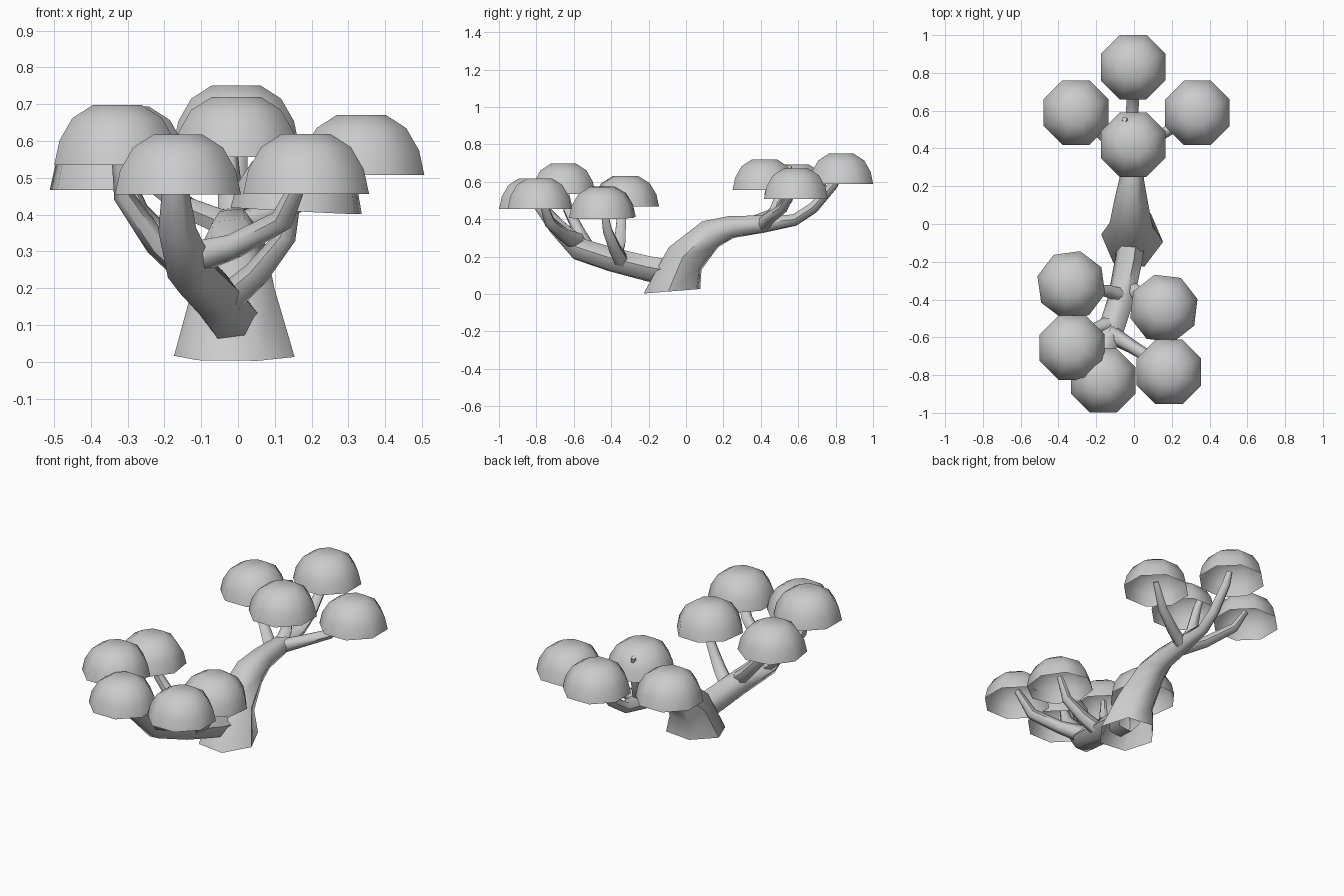
import bpy, bmesh, math
from mathutils import Vector, Euler

if "Cube" in bpy.data.objects:
    bpy.data.objects.remove(bpy.data.objects["Cube"])


def finish(name, bm, angle=60):
    bmesh.ops.recalc_face_normals(bm, faces=bm.faces)
    me = bpy.data.meshes.new(name)
    bm.to_mesh(me)
    bm.free()
    ob = bpy.data.objects.new(name, me)
    bpy.context.collection.objects.link(ob)
    bpy.ops.object.select_all(action='DESELECT')
    ob.select_set(True)
    bpy.context.view_layer.objects.active = ob
    bpy.ops.object.shade_smooth_by_angle(angle=math.radians(angle))
    return ob


def skin(bm, rings):
    for a, b in zip(rings, rings[1:]):
        n = len(a)
        for i in range(n):
            bm.faces.new((a[i], a[(i + 1) % n], b[(i + 1) % n], b[i]))


def limb(name, path, sides=6, start_dir=None, phase=0.0):
    """Tapered six-sided tube along points (x, y, z, radius), open at the root."""
    bm = bmesh.new()
    pts = [Vector(p[:3]) for p in path]
    rings, q, last = [], None, Vector((0, 0, 1))
    for i, p in enumerate(pts):
        d = Vector()
        if i > 0:
            d += (p - pts[i - 1]).normalized()
        if i < len(pts) - 1:
            d += (pts[i + 1] - p).normalized()
        if i == 0 and start_dir:
            d = Vector(start_dir)
        d.normalize()
        turn = last.rotation_difference(d)
        q = turn @ q if q else turn
        last = d
        r = path[i][3]
        ring = []
        for k in range(sides):
            a = phase + math.tau * k / sides
            ring.append(bm.verts.new(p + q @ Vector((r * math.cos(a), r * math.sin(a), 0))))
        rings.append(ring)
    skin(bm, rings)
    bm.faces.new(rings[-1])
    return finish(name, bm)


def canopy(name, x, y, z, yaw=0, tilt_x=0, tilt_y=0):
    """Open eight-sided dome with a flat crown."""
    bm = bmesh.new()
    rings = []
    for r, h in ((0.171, 0), (0.157, 0.066), (0.122, 0.127), (0.066, 0.163)):
        ring = []
        for k in range(8):
            a = math.tau * (k + 0.5) / 8
            c = r / math.cos(math.pi / 8)
            ring.append(bm.verts.new((c * math.cos(a), c * math.sin(a), h)))
        rings.append(ring)
    skin(bm, rings)
    bm.faces.new(rings[-1])
    ob = finish(name, bm)
    ob.location = (x, y, z)
    ob.rotation_euler = Euler([math.radians(v) for v in (tilt_x, tilt_y, yaw)])


# trunk leaning to the back, and the low bough to the front
limb("trunk", [(-0.01, -0.075, 0.015, 0.165), (-0.015, -0.005, 0.19, 0.115),
               (-0.015, 0.13, 0.32, 0.088), (-0.012, 0.24, 0.358, 0.065),
               (-0.01, 0.42, 0.375, 0.05), (-0.01, 0.58, 0.395, 0.034),
               (-0.005, 0.68, 0.46, 0.032), (0, 0.79, 0.585, 0.026),
               (0, 0.82, 0.65, 0.018)],
     start_dir=(0, -0.08, 1), phase=math.radians(-7))
limb("front_bough", [(-0.01, -0.06, 0.11, 0.075), (-0.03, -0.2, 0.135, 0.073),
                     (-0.07, -0.4, 0.185, 0.07), (-0.125, -0.57, 0.24, 0.068),
                     (-0.165, -0.69, 0.36, 0.052), (-0.17, -0.78, 0.47, 0.036),
                     (-0.17, -0.81, 0.56, 0.022)])

# side branches
branches = {
    "back_left": [(-0.02, 0.34, 0.37, 0.04), (-0.14, 0.45, 0.42, 0.032),
                  (-0.26, 0.55, 0.51, 0.026), (-0.31, 0.59, 0.61, 0.016)],
    "back_right": [(0, 0.41, 0.37, 0.038), (0.1, 0.45, 0.41, 0.032),
                   (0.23, 0.52, 0.46, 0.026), (0.33, 0.58, 0.57, 0.016)],
    "back_inner": [(-0.01, 0.4, 0.37, 0.04), (-0.02, 0.47, 0.43, 0.035),
                   (-0.025, 0.51, 0.56, 0.025), (-0.05, 0.555, 0.685, 0.014)],
    "front_left_inner": [(-0.06, -0.38, 0.2, 0.04), (-0.14, -0.355, 0.27, 0.034),
                         (-0.27, -0.345, 0.41, 0.028), (-0.33, -0.33, 0.56, 0.016)],
    "front_left_outer": [(-0.11, -0.52, 0.23, 0.045), (-0.22, -0.565, 0.32, 0.034),
                         (-0.31, -0.63, 0.45, 0.028), (-0.33, -0.655, 0.6, 0.016)],
    "front_right_outer": [(-0.13, -0.58, 0.28, 0.05), (-0.01, -0.65, 0.315, 0.036),
                          (0.12, -0.73, 0.385, 0.032), (0.185, -0.78, 0.53, 0.018)],
    "front_right_inner": [(-0.03, -0.34, 0.17, 0.042), (0.05, -0.38, 0.24, 0.036),
                          (0.13, -0.42, 0.34, 0.028), (0.16, -0.445, 0.48, 0.016)],
}
for side, path in branches.items():
    limb(side + "_branch", path)

# foliage domes
for spec in (
    ("back_canopy", -0.005, 0.83, 0.588),
    ("back_left_canopy", -0.307, 0.59, 0.53),
    ("back_right_canopy", 0.335, 0.588, 0.508),
    ("back_inner_canopy", -0.005, 0.42, 0.557),
    ("front_left_inner_canopy", -0.332, -0.323, 0.467, 8, 0, 0),
    ("front_left_outer_canopy", -0.328, -0.655, 0.535),
    ("front_canopy", -0.163, -0.828, 0.455),
    ("front_right_outer_canopy", 0.185, -0.783, 0.456),
    ("front_right_inner_canopy", 0.158, -0.447, 0.41, -7, 0, 3),
):
    canopy(*spec)
